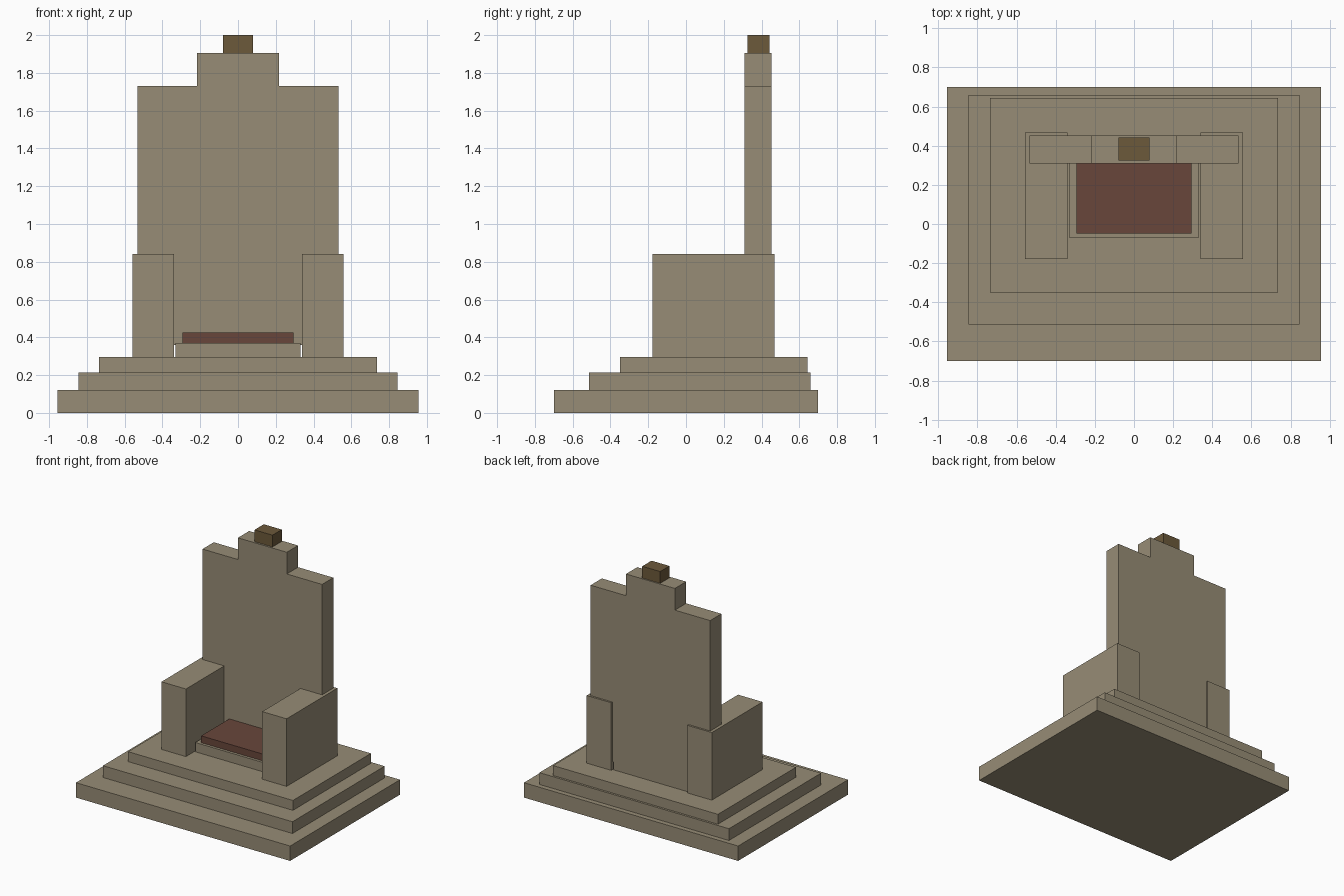
import bpy
import bmesh

cube = bpy.data.objects.get("Cube")
if cube:
    bpy.data.objects.remove(cube, do_unlink=True)


def make_material(name, rgb):
    mat = bpy.data.materials.new(name)
    mat.use_nodes = True
    color = (*rgb, 1.0)
    mat.diffuse_color = color
    mat.node_tree.nodes["Principled BSDF"].inputs["Base Color"].default_value = color
    return mat


stone = make_material("sandy stone", (0.31, 0.265, 0.18))
red = make_material("dull red cloth", (0.138, 0.061, 0.043))
bronze = make_material("dark bronze", (0.15, 0.10, 0.043))


def prism(name, profile, y0, y1, mat):
    """Extrude an x-z outline from y0 back to y1."""
    bm = bmesh.new()
    face = bm.faces.new([bm.verts.new((x, y0, z)) for x, z in profile])
    extruded = bmesh.ops.extrude_face_region(bm, geom=[face])["geom"]
    moved = [v for v in extruded if isinstance(v, bmesh.types.BMVert)]
    bmesh.ops.translate(bm, verts=moved, vec=(0, y1 - y0, 0))
    bmesh.ops.recalc_face_normals(bm, faces=bm.faces)
    mesh = bpy.data.meshes.new(name)
    bm.to_mesh(mesh)
    bm.free()
    mesh.materials.append(mat)
    obj = bpy.data.objects.new(name, mesh)
    bpy.context.collection.objects.link(obj)
    return obj


def box(name, x0, x1, y0, y1, z0, z1, mat=stone):
    return prism(name, [(x0, z0), (x1, z0), (x1, z1), (x0, z1)], y0, y1, mat)


# Stepped platform
box("lower_step", -0.955, 0.955, -0.70, 0.70, 0, 0.12)
box("middle_step", -0.845, 0.845, -0.513, 0.66, 0.12, 0.215)
box("upper_step", -0.735, 0.735, -0.35, 0.643, 0.215, 0.295)

# Seat and cushion
box("seat", -0.332, 0.332, -0.07, 0.45, 0.295, 0.37)
box("cushion", -0.295, 0.295, -0.048, 0.33, 0.37, 0.425, red)

# Armrests
for side, label in ((1, "left"), (-1, "right")):
    x0, x1 = sorted((side * 0.34, side * 0.558))
    box(label + "_armrest", x0, x1, -0.178, 0.468, 0.295, 0.84)

# Backrest with raised centre
half = [(0.533, 0.36), (0.533, 1.73), (0.218, 1.73), (0.218, 1.905)]
outline = half + [(-x, z) for x, z in reversed(half)]
prism("backrest", outline, 0.31, 0.453, stone)

# Ornament on top
box("finial", -0.08, 0.08, 0.325, 0.443, 1.905, 2.0, bronze)
